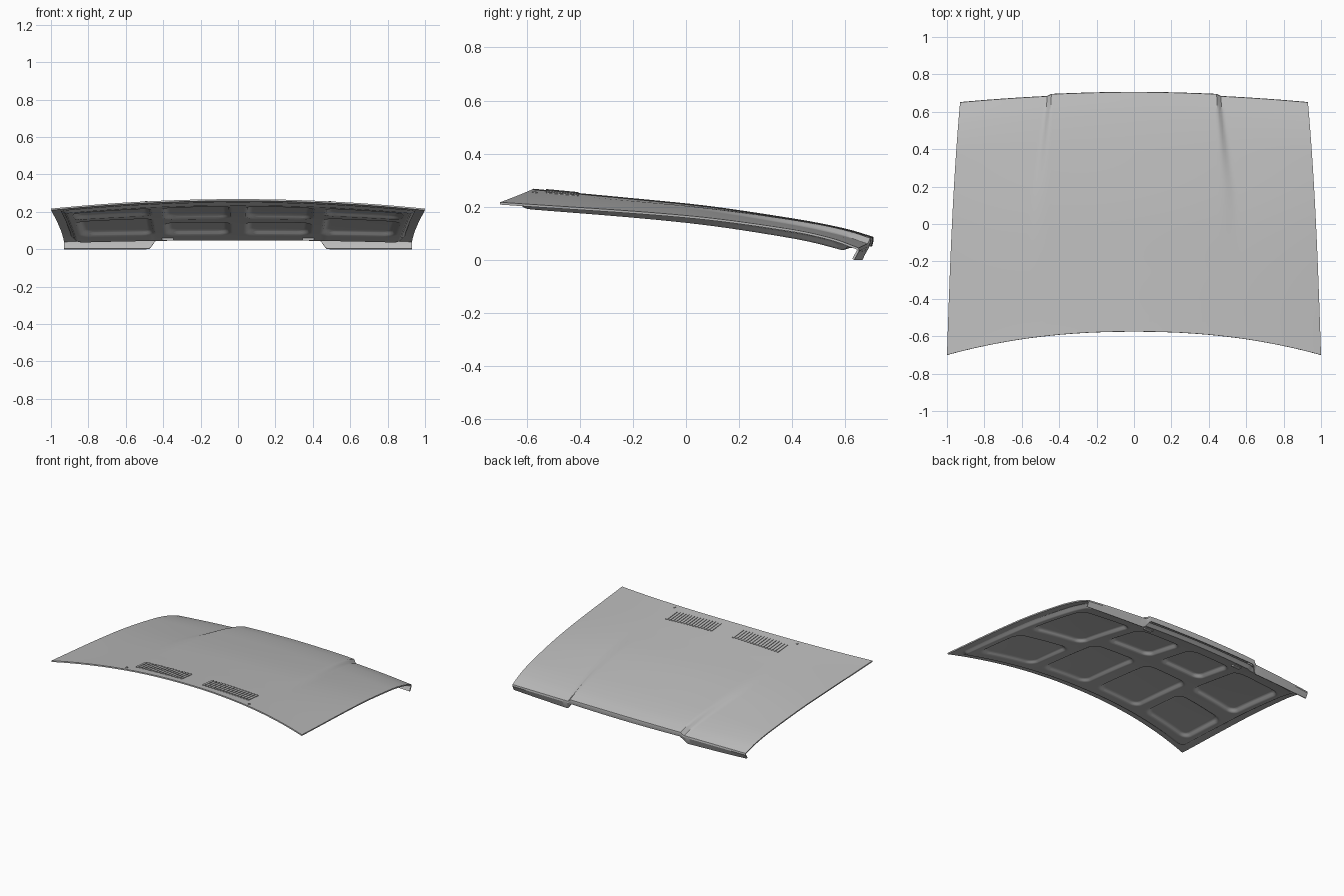
import bpy, bmesh, math

cube = bpy.data.objects.get("Cube")
if cube:
    bpy.data.objects.remove(cube, do_unlink=True)

paint = bpy.data.materials.new("grey_paint")
paint.use_nodes = True
grey = (0.5, 0.5, 0.5, 1)
paint.diffuse_color = grey
for node in paint.node_tree.nodes:
    if node.type == 'BSDF_PRINCIPLED':
        node.inputs["Base Color"].default_value = grey

# Height profiles from the windscreen edge to the nose, as (v, z)
CENTRE = [(0, .268), (.45, .209), (.76, .141), (.92, .097), (1, .066)]
EDGE = [(0, .217), (.52, .167), (.81, .116), (.93, .08), (1, .045)]


def smooth(a, b, t):
    t = min(max((t - a) / (b - a), 0), 1)
    return t * t * (3 - 2 * t)


def curve(knots, t):
    """Smooth interpolation through the knots."""
    t = min(max(t, 0), 1)
    n = len(knots)

    def slope(i):
        a, b = knots[max(i - 1, 0)], knots[min(i + 1, n - 1)]
        return (b[1] - a[1]) / (b[0] - a[0])

    for i in range(n - 1):
        (x0, z0), (x1, z1) = knots[i], knots[i + 1]
        if t <= x1:
            h = x1 - x0
            s = (t - x0) / h
            k = s * s * (3 - 2 * s)
            return (z0 + (z1 - z0) * k + h * slope(i) * s * (1 - s) ** 2
                    - h * slope(i + 1) * s * s * (1 - s))


def half_width(v):
    return 1 - .045 * v - .025 * v ** 3


def ends(u):
    """Back and nose y for a column."""
    u = abs(u)
    back = -.575 - .125 * u ** 2.2
    nose = .705 - .04 * u * u - .01 * smooth(.475, .5, u) - .005 * u
    return back, nose


def bulge(u, v):
    step = .485 + .11 * min(1 - v, .4)
    width = .012 + .06 * (1 - v)
    return .021 * smooth(.25, 1, v) * (1 - smooth(step - width, step + width, abs(u)))


def base(u, v):
    """Point on the crowned panel before the raised centre."""
    back, nose = ends(u)
    c, e = curve(CENTRE, v), curve(EDGE, v)
    return u * half_width(v), back + (nose - back) * v, c + (e - c) * u * u


def skin_height(x, y):
    v = .5
    for _ in range(4):
        u = x / half_width(v)
        back, nose = ends(u)
        v = (y - back) / (nose - back)
    return base(u, v)[2] + bulge(u, v)


def finish(name, bm, solid=0, angle=30):
    mesh = bpy.data.meshes.new(name)
    bm.to_mesh(mesh)
    bm.free()
    obj = bpy.data.objects.new(name, mesh)
    bpy.context.collection.objects.link(obj)
    mesh.materials.append(paint)
    bpy.ops.object.select_all(action='DESELECT')
    obj.select_set(True)
    bpy.context.view_layer.objects.active = obj
    if solid:
        mod = obj.modifiers.new("thickness", 'SOLIDIFY')
        mod.thickness = solid
        mod.offset = -1
        bpy.ops.object.modifier_apply(modifier=mod.name)
    bpy.ops.object.shade_smooth_by_angle(angle=math.radians(angle))
    return obj


def grid(rows, flip=False):
    bm = bmesh.new()
    vs = [[bm.verts.new(p) for p in row] for row in rows]
    for a, b in zip(vs, vs[1:]):
        for i in range(len(a) - 1):
            quad = (a[i], a[i + 1], b[i + 1], b[i])
            bm.faces.new(quad[::-1] if flip else quad)
    return bm


# Outer skin with the raised centre and the folded nose lip
COLS, ROWS = 160, 48
us = [-1 + 2 * i / COLS for i in range(COLS + 1)]
rows = []
for j in range(ROWS + 1):
    v = j / ROWS
    row = []
    for u in us:
        x, y, z = base(u, v)
        row.append((x, y, z + bulge(u, v)))
    rows.append(row)
nose = rows[-1]
rows.append([(x, y + .002, z - .012) for x, y, z in nose])
rows.append([(x, y - .004 - .012 * smooth(.43, .48, abs(x)),
              .05 * (1 - smooth(.43, .48, abs(x)))) for x, y, z in nose])
finish("outer_skin", grid(rows), solid=.009)


# Inner panel: a tray with eight rounded recesses
PADS = [(.47, .89, .48, .87), (.47, .89, .1, .4), (.04, .41, .6, .87), (.04, .41, .1, .52)]


def rounded_box(x, y, x0, x1, y0, y1, r):
    """Signed distance to a rounded rectangle."""
    dx = abs(x - (x0 + x1) / 2) - (x1 - x0) / 2 + r
    dy = abs(y - (y0 + y1) / 2) - (y1 - y0) / 2 + r
    return math.hypot(max(dx, 0), max(dy, 0)) + min(max(dx, dy), 0) - r


def inner_depth(u, v):
    frame = .027 + .013 * v
    x, y, length = abs(u), v * 1.3, 1.3
    d = rounded_box(x, y, -.95, .95, .03 * length, .97 * length, .06)
    low = smooth(0, .03, -d)
    for x0, x1, v0, v1 in PADS:
        d = rounded_box(x, y, x0, x1, v0 * length, v1 * length, .07)
        low = min(low, 1 - smooth(0, .032, -d))
    return .012 + (frame - .012) * low


rows = []
for j in range(131):
    v = .03 + .94 * j / 130
    row = []
    for i in range(191):
        u = .95 * (-1 + 2 * i / 190)
        x, y, z = base(u, v)
        row.append((x, y, z - inner_depth(u, v)))
    rows.append(row)
finish("inner_panel", grid(rows, flip=True), angle=40)


# Raised rounded vent slats, a row on each side
def slat(bm, x, y0, y1, width, low, high):
    r = width / 2
    outline = []
    for k in range(12):
        a = 2 * math.pi * (k + .5) / 12
        s = math.sin(a)
        outline.append((x + r * math.cos(a), (y1 - r if s > 0 else y0 + r) + r * s))
    lower = [bm.verts.new((px, py, skin_height(px, py) + low)) for px, py in outline]
    upper = [bm.verts.new((px, py, skin_height(px, py) + high)) for px, py in outline]
    bm.faces.new(upper)
    for k in range(12):
        n = (k + 1) % 12
        bm.faces.new((lower[k], lower[n], upper[n], upper[k]))


for side, name in ((1, "left"), (-1, "right")):
    bm = bmesh.new()
    for i in range(16):
        slat(bm, side * (.089 + .0235 * i), -.527, -.405, .018, -.003, .004)
    finish(name + "_vent_slats", bm)

    # Washer jet near the windscreen edge
    bm = bmesh.new()
    slat(bm, side * .49, -.58, -.56, .014, -.002, .004)
    finish(name + "_washer_jet", bm)

    # Latch bracket under the nose
    bm = bmesh.new()
    bmesh.ops.create_cube(bm, size=1)
    px, py, pz = base(side * .4, .92)
    for vert in bm.verts:
        vert.co.x = px + vert.co.x * .06
        vert.co.y = py + vert.co.y * .03
        vert.co.z = pz - .042 + vert.co.z * .012
    finish(name + "_latch_bracket", bm)
